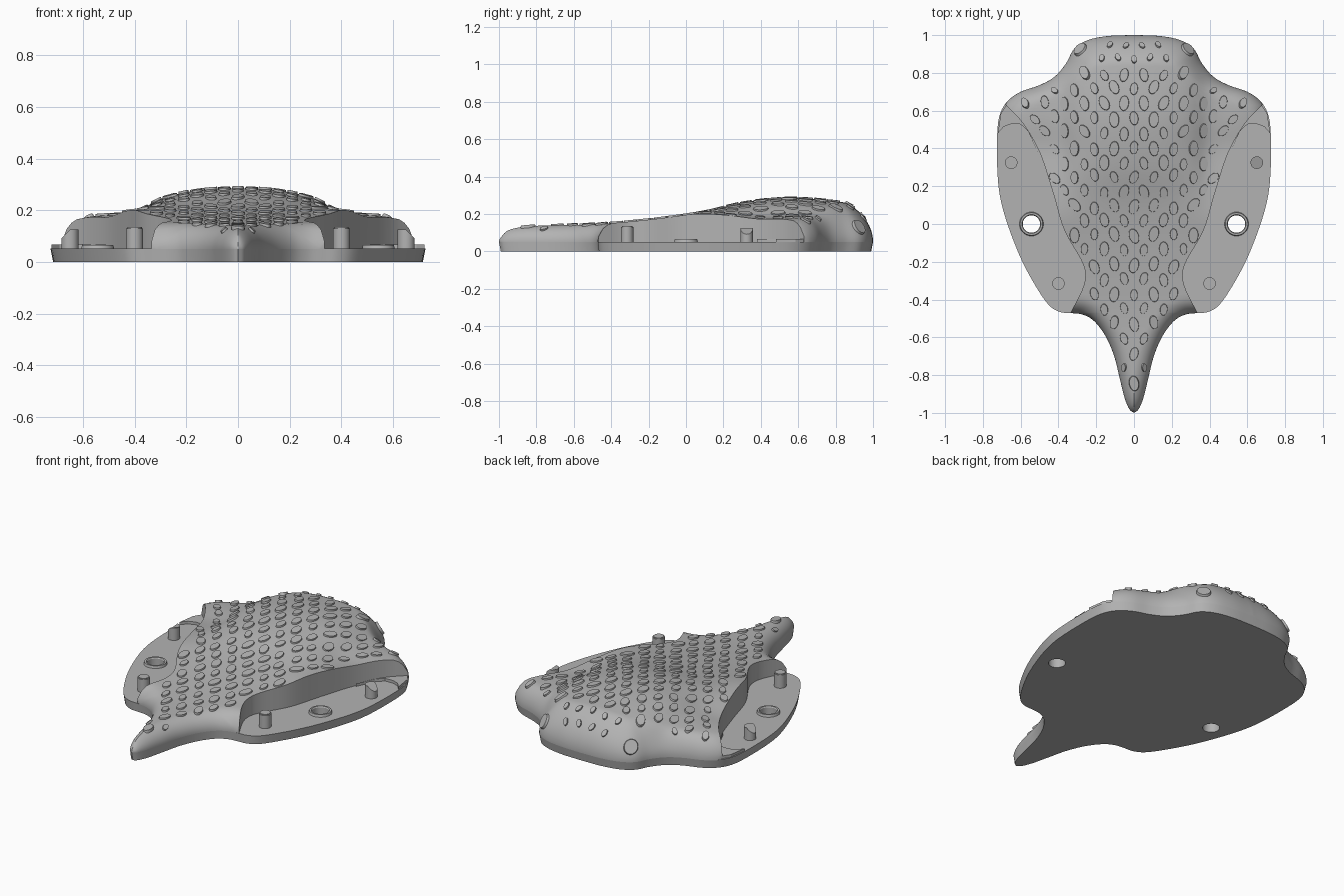
import bpy, bmesh, math, random
from mathutils import Vector, Matrix
from mathutils.geometry import intersect_point_line

if "Cube" in bpy.data.objects:
    bpy.data.objects.remove(bpy.data.objects["Cube"])
random.seed(4)
FLOOR = 0.052

grey = bpy.data.materials.new("plain_grey")
grey.use_nodes = True
grey.diffuse_color = (0.45, 0.45, 0.45, 1)
grey.node_tree.nodes["Principled BSDF"].inputs["Base Color"].default_value = (0.45, 0.45, 0.45, 1)


def spline(pts, n):
    """Smooth path through the points."""
    p = [Vector(q) for q in pts]
    p = [2 * p[0] - p[1]] + p + [2 * p[-1] - p[-2]]
    out = []
    for a, b, c, d in zip(p, p[1:], p[2:], p[3:]):
        for i in range(n):
            t = i / n
            out.append(0.5 * (2 * b + (c - a) * t + (2 * a - 5 * b + 4 * c - d) * t * t
                              + (3 * b - a - 3 * c + d) * t ** 3))
    return out + [p[-2]]


def interp(table, v):
    """Linear lookup in a rising table."""
    for (a, fa), (b, fb) in zip(table, table[1:]):
        if v <= b:
            t = max(0, (v - a) / (b - a))
            return fa + (fb - fa) * t
    return table[-1][1]


def smoothstep(a, b, v):
    t = min(1, max(0, (v - a) / (b - a)))
    return t * t * (3 - 2 * t)


def finish(name, bm, smooth=None):
    bmesh.ops.recalc_face_normals(bm, faces=bm.faces)
    me = bpy.data.meshes.new(name)
    bm.to_mesh(me)
    bm.free()
    ob = bpy.data.objects.new(name, me)
    bpy.context.collection.objects.link(ob)
    me.materials.append(grey)
    if smooth:
        bpy.ops.object.select_all(action='DESELECT')
        ob.select_set(True)
        bpy.context.view_layer.objects.active = ob
        bpy.ops.object.shade_smooth_by_angle(angle=math.radians(smooth))
    return ob


# Half outline of the plate, from rear to tail tip
outline = spline([(0, 1), (.13, .996), (.24, .975), (.315, .93), (.36, .85), (.42, .78), (.5, .735),
                  (.6, .70), (.67, .65), (.71, .58), (.724, .48), (.724, .3), (.71, .15), (.67, 0),
                  (.6, -.18), (.52, -.33), (.45, -.43), (.39, -.466), (.33, -.472), (.27, -.48),
                  (.21, -.515), (.15, -.595), (.105, -.7), (.075, -.82), (.05, -.92),
                  (.025, -.98), (0, -1)], 5)
# Wall of the side pocket
wall = spline([(.68, .63), (.59, .535), (.5, .38), (.43, .17), (.37, -.03), (.28, -.19),
               (.258, -.27), (.275, -.35), (.335, -.468)], 5)
boundary = ([p for p in outline if p.y > .64] + wall
            + [p for p in outline if p.y < -.473 and p.x < .33])
spine = spline([(-1, .10), (-.93, .132), (-.7, .14), (-.5, .145), (-.3, .16), (-.1, .182),
                (.1, .213), (.3, .26), (.5, .284), (.65, .283), (.8, .268), (.9, .255), (1, .24)], 4)
drop = spline([(0, 0), (.1, .004), (.2, .016), (.3, .043), (.38, .085), (.45, .1),
               (.55, .108), (.62, .12), (.75, .15)], 4)
half_width = sorted((p.y, p.x) for p in boundary)


def edge_distance(x, y):
    q = Vector((abs(x), y))
    best = 9
    for a, b in zip(outline, outline[1:]):
        if (b - a).length < 1e-6:
            continue
        c, t = intersect_point_line(q, a, b)
        c = a + (b - a) * min(1, max(0, t))
        best = min(best, (q - c.to_2d()).length)
    return best


def height(x, y):
    top = interp(spine, y) - interp(drop, abs(x)) * smoothstep(0, .45, y)
    w = .09 + .1 * smoothstep(.7, .95, y)
    d = min(1, edge_distance(x, y) / w)
    return FLOOR + (top - FLOOR) * math.sqrt(max(0, 1 - (1 - d) ** 2))


# Domed body lofted across the boundary
bm = bmesh.new()
cols = 44
rows = []
for p in boundary:
    us = [math.sin(math.pi * (i / cols - .5)) for i in range(cols + 1)]
    rows.append([bm.verts.new((u * p.x, p.y, height(u * p.x, p.y))) for u in us])
for r, s in zip(rows, rows[1:]):
    for i in range(cols):
        bm.faces.new((r[i], r[i + 1], s[i + 1], s[i]))
bmesh.ops.remove_doubles(bm, verts=bm.verts, dist=.0004)
rim = [e for e in bm.edges if e.is_boundary]
skirt = bmesh.ops.extrude_edge_only(bm, edges=rim)["geom"]
for v in skirt:
    if isinstance(v, bmesh.types.BMVert):
        v.co.z = FLOOR - .002
finish("domed_body", bm, 40)


# Base plate with two through holes
cu = bpy.data.curves.new("base_plate", 'CURVE')
cu.dimensions = '2D'
cu.fill_mode = 'BOTH'
cu.extrude = FLOOR / 2
loops = [outline + [Vector((-p.x, p.y)) for p in reversed(outline[1:-1])]]
for sx in (-1, 1):
    loops.append([Vector((sx * .543 + .046 * math.cos(k * math.tau / 32),
                          .046 * math.sin(k * math.tau / 32))) for k in range(32)])
for pts in loops:
    sp = cu.splines.new('POLY')
    sp.points.add(len(pts) - 1)
    for pt, q in zip(sp.points, pts):
        pt.co = (q.x, q.y, 0, 1)
    sp.use_cyclic_u = True
tmp = bpy.data.objects.new("plate_curve", cu)
bpy.context.collection.objects.link(tmp)
dg = bpy.context.evaluated_depsgraph_get()
bm = bmesh.new()
bm.from_mesh(tmp.evaluated_get(dg).to_mesh())
bpy.data.objects.remove(tmp)
bmesh.ops.remove_doubles(bm, verts=bm.verts, dist=.0001)
bmesh.ops.translate(bm, verts=bm.verts, vec=(0, 0, FLOOR / 2))
for v in bm.verts:  # slight taper towards the underside
    if v.co.z < .01 and abs(Vector((abs(v.co.x) - .543, v.co.y)).length - .046) > .005:
        v.co.x *= .985
        v.co.y *= .99
finish("base_plate", bm, 30)


def ring(name, x, y):
    bm = bmesh.new()
    n = 32
    prof = [(.046, FLOOR - .01), (.046, .06), (.05, .066), (.06, .066), (.066, FLOOR - .01)]
    loops = [[bm.verts.new((x + r * math.cos(k * math.tau / n), y + r * math.sin(k * math.tau / n), z))
              for k in range(n)] for r, z in prof]
    for a, b in zip(loops, loops[1:]):
        for k in range(n):
            bm.faces.new((a[k], a[(k + 1) % n], b[(k + 1) % n], b[k]))
    finish(name, bm, 30)


def pin(name, x, y, top, slant):
    bm = bmesh.new()
    h = top - .03
    bmesh.ops.create_cone(bm, cap_ends=True, segments=28, radius1=.033, radius2=.033, depth=h,
                          matrix=Matrix.Translation((x, y, .03 + h / 2)))
    caps = [f for f in bm.faces if f.normal.z > .9]
    if slant:
        for v in caps[0].verts:
            v.co.z -= max(0, abs(v.co.x) - abs(x)) * slant
    else:
        bmesh.ops.bevel(bm, geom=list(caps[0].edges), offset=.005, segments=2, affect='EDGES')
    finish(name, bm, 30)


def ledge(name, sx):
    bm = bmesh.new()
    pts = [(.67, .64), (.705, .585), (.721, .48), (.69, .515), (.65, .53), (.6, .528),
           (.56, .49), (.51, .38), (.57, .52)]
    f = bm.faces.new([bm.verts.new((sx * a, b, FLOOR - .01)) for a, b in pts])
    up = bmesh.ops.extrude_face_region(bm, geom=[f])["geom"]
    bmesh.ops.translate(bm, vec=(0, 0, .026), verts=[v for v in up if isinstance(v, bmesh.types.BMVert)])
    finish(name, bm)


for side, sx in (("left", 1), ("right", -1)):
    ring(side + "_hole_rim", sx * .543, 0)
    pin(side + "_front_pin", sx * .4, -.315, .135, 0)
    pin(side + "_rear_pin", sx * .65, .325, .125, 1)
    ledge(side + "_corner_ledge", sx)


# Raised oval scales following the surface, mirrored left and right
bm = bmesh.new()


def scale(x, y, a, b, turn):
    e = .012
    n = Vector((height(x - e, y) - height(x + e, y), height(x, y - e) - height(x, y + e), 2 * e)).normalized()
    along = Vector((math.sin(turn), math.cos(turn), 0))
    along = (along - n * along.dot(n)).normalized()
    rot = Matrix((along.cross(n), along, n)).transposed().to_4x4()
    for sx in ((1, -1) if x > .01 else (1,)):
        m = Matrix.Translation((x, y, height(x, y))) @ rot @ Matrix.Diagonal((b, a, .016, 1))
        bmesh.ops.create_cone(bm, cap_ends=True, segments=20, radius1=1, radius2=.9, depth=1,
                              matrix=Matrix.Scale(sx, 4, (1, 0, 0)) @ m)


y, k = .95, 0
while y > -.93:
    step = .085 if y > .8 else .105
    x = 0 if k % 2 else step / 2
    while x < interp(half_width, y) - .025:
        d = edge_distance(x, y)
        if d > .03 and not (y > .86 and .2 < x):
            size = .6 if y > .85 or d < .06 else random.uniform(.8, 1.1)
            scale(x, y + random.uniform(-.012, .012) * (x > .01), .04 * size, .025 * size,
                  x * 1.2 + random.uniform(-.4, .4))
        x += step
    y -= .078
    k += 1
scale(.285, .925, .045, .04, .5)
finish("oval_scales", bm, 30)
